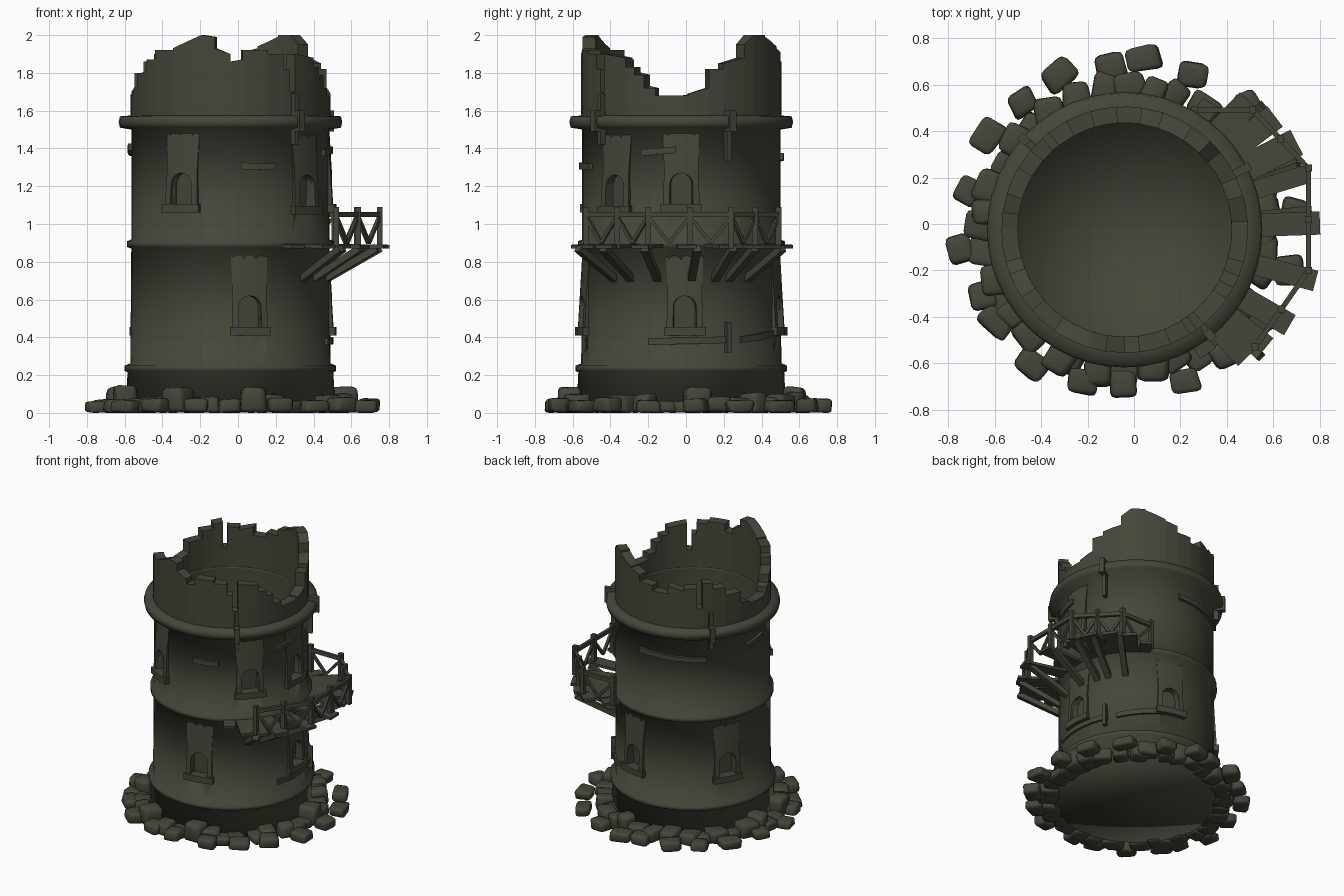
import bpy, bmesh, math, random
from mathutils import Vector, Matrix

if "Cube" in bpy.data.objects:
    bpy.data.objects.remove(bpy.data.objects["Cube"])

random.seed(4)
CX, CY = -0.04, -0.025          # tower axis

stone = bpy.data.materials.new("dark_olive_stone")
stone.diffuse_color = (0.06, 0.06, 0.042, 1)
stone.use_nodes = True
stone.node_tree.nodes["Principled BSDF"].inputs["Base Color"].default_value = stone.diffuse_color


def polar(a, r, z):
    a = math.radians(a)
    return Vector((CX + r * math.cos(a), CY + r * math.sin(a), z))


def finish(name, bm, angle=35):
    bmesh.ops.recalc_face_normals(bm, faces=bm.faces)
    me = bpy.data.meshes.new(name)
    bm.to_mesh(me)
    bm.free()
    me.materials.append(stone)
    ob = bpy.data.objects.new(name, me)
    bpy.context.collection.objects.link(ob)
    bpy.ops.object.select_all(action='DESELECT')
    ob.select_set(True)
    bpy.context.view_layer.objects.active = ob
    bpy.ops.object.shade_smooth_by_angle(angle=math.radians(angle))
    return ob


def lathe(bm, profile, n=48):
    rings = []
    for r, z in profile:
        if r == 0:
            rings.append([bm.verts.new(polar(0, 0, z))] * n)
        else:
            rings.append([bm.verts.new(polar(360 * i / n, r, z)) for i in range(n)])
    for p, q in zip(rings, rings[1:]):
        for i in range(n):
            j = (i + 1) % n
            bm.faces.new(list(dict.fromkeys((p[i], p[j], q[j], q[i]))))


def arc_block(bm, a0, a1, r0, r1, zb0, zb1, zt0, zt1):
    """Curved block along the wall, its top and bottom may slope."""
    n = max(1, round(abs(a1 - a0) / 7))
    rows = []
    for i in range(n + 1):
        t = i / n
        a, zb, zt = a0 + (a1 - a0) * t, zb0 + (zb1 - zb0) * t, zt0 + (zt1 - zt0) * t
        rows.append([bm.verts.new(polar(a, r, z)) for r, z in ((r0, zb), (r1, zb), (r1, zt), (r0, zt))])
    for p, q in zip(rows, rows[1:]):
        for k in range(4):
            m = (k + 1) % 4
            bm.faces.new((p[k], p[m], q[m], q[k]))
    bm.faces.new(rows[0])
    bm.faces.new(rows[-1])


def beam(bm, p, q, w, h):
    """Box from p to q, w wide and h thick."""
    d = q - p
    side = d.cross(Vector((0, 0, 1)))
    side = side.normalized() if side.length > 1e-4 else Vector((1, 0, 0))
    up = side.cross(d).normalized()
    rot = Matrix((side, d.normalized(), up)).transposed().to_4x4()
    bmesh.ops.create_cube(bm, size=1, matrix=Matrix.Translation((p + q) / 2) @ rot
                          @ Matrix.Diagonal((w, d.length, h, 1)))


def prism(bm, az, outline, r_in, r_out):
    """Extrude an (along wall, height) outline outward, bent around the tower."""
    back = [bm.verts.new(polar(az + math.degrees(u / .53), r_in, z)) for u, z in outline]
    front = [bm.verts.new(polar(az + math.degrees(u / .53), r_out(z), z)) for u, z in outline]
    n = len(outline)
    caps = [bm.faces.new(back), bm.faces.new(front)]
    for i in range(n):
        j = (i + 1) % n
        bm.faces.new((back[i], back[j], front[j], front[i]))
    bmesh.ops.triangulate(bm, faces=caps)


# Tower shell with string courses, hollow inside
bm = bmesh.new()
lathe(bm, [(0, .01), (.555, .01), (.545, .215), (.56, .222), (.56, .25), (.53, .262), (.525, .87),
           (.548, .878), (.548, .908), (.525, .918), (.525, 1.5), (.585, 1.51), (.592, 1.54),
           (.585, 1.57), (.52, 1.575), (.46, 1.575), (.46, 1.56), (.46, .05), (0, .05)])
tower = finish("tower_wall", bm, 100)

# Broken battlements: start angle, top at start, top at end
steps = [(-180, 1.68, 1.68), (-165, 1.72, 1.73), (-159, 1.79, 1.81), (-147, 1.87, 1.87), (-139, 1.92, 1.92),
         (-125, 1.93, 2.0), (-107, 2.0, 1.99), (-99, 1.93, 1.9), (-90, 1.86, 1.87), (-83, 1.92, 1.92),
         (-68, 1.9, 1.9), (-58, 1.82, 1.82), (-54, 1.7, 1.7), (-50, 1.9, 1.88), (-34, 1.83, 1.83),
         (-28, 1.79, 1.79), (-22, 1.72, 1.72), (-15, 1.68, 1.68), (4, 1.69, 1.72), (16, 1.82, 1.82),
         (25, 1.85, 1.88), (39, 1.95, 2.0), (46, 2.0, 2.0), (57, 1.99, 1.94), (72, 1.93, 1.91),
         (82, 1.86, 1.86), (94, 1.82, 1.82), (106, 1.88, 1.85), (118, 1.87, 1.87), (128, 1.72, 1.72),
         (132, 1.91, 1.9), (140, 1.86, 1.86), (150, 1.8, 1.8), (163, 1.72, 1.7), (172, 1.69, 1.68)]
bm = bmesh.new()
for i, (a, h0, h1) in enumerate(steps):
    end = steps[i + 1][0] if i + 1 < len(steps) else 180
    arc_block(bm, a, end, .46, .53, 1.57, 1.57, h0, h1)
finish("broken_battlements", bm)

# Arched windows: flared surround fading into the wall, sill and recess
windows = [(-119, 1.06), (-41, 1.05), (0, 1.06), (-79, .41), (2, .41), (76, .41), (151, .41)]
frames, cuts = bmesh.new(), bmesh.new()
for az, z0 in windows:
    arch = [(.06 * math.cos(t * math.pi / 8), z0 + .15 + .06 * math.sin(t * math.pi / 8)) for t in range(9)]
    zl, zt = z0 + .04, z0 + .42
    outline = [(-.095, zl), (-.09, z0 + .22), (-.1, zt), (-.05, zt), (0, zt), (.05, zt), (.1, zt),
               (.09, z0 + .22), (.095, zl), (.06, zl)]
    prism(frames, az, outline + arch + [(-.06, zl)], .49, lambda z: .55 - .06 * (z - z0))
    prism(frames, az, [(-.105, z0), (-.105, z0 + .045), (0, z0 + .045), (.105, z0 + .045), (.105, z0), (0, z0)],
          .49, lambda z: .562)
    prism(cuts, az, [(.06, zl)] + arch + [(-.06, zl)], .485, lambda z: .6)
finish("window_surrounds", frames)
cutter = finish("window_cutter", cuts)
cutter.hide_render = True
cutter.hide_viewport = True
mod = tower.modifiers.new("window_recess", 'BOOLEAN')
mod.operation, mod.solver, mod.object = 'DIFFERENCE', 'EXACT', cutter

# Planks nailed along the wall: angles, heights at both ends
bm = bmesh.new()
for a0, a1, z0, z1 in [(-84, -64, 1.29, 1.285), (-23, -3, 1.36, 1.375), (-19, 29, .36, .37), (36, 82, .37, .42),
                       (83, 135, 1.34, 1.32), (168, 186, 1.36, 1.39)]:
    arc_block(bm, a0, a1, .515, .545, z0, z1, z0 + .035, z1 + .035)
# Upright posts and clamps
for az, z0, z1 in [(-51, 1.42, 1.69), (27, 1.33, 1.6), (138, 1.42, 1.69), (27, .32, .48)]:
    arc_block(bm, az - 1.3, az + 1.3, .52, .56, z0, z0, z1, z1)
    if z1 > 1.5:
        arc_block(bm, az - 1.8, az + 1.8, .53, .605, 1.49, 1.49, 1.6, 1.6)
finish("wall_planks", bm)

# Balcony floor boards, radial and partly missing: angle, outer radius, width
bm = bmesh.new()
for az, r, w in [(-56, .64, .08), (-46, .76, .11), (-39, .79, .08), (-30, .82, .1), (-15, .85, .09),
                 (2, .84, .1), (17, .82, .08), (27, .83, .12), (37, .81, .11), (46, .77, .11), (56, .66, .08)]:
    beam(bm, polar(az, .5, .885), polar(az, r, .88), w, .02)
finish("balcony_boards", bm)

# Balcony struts
bm = bmesh.new()
for az in (-43, -31, -14, 6, 20, 29, 42):
    beam(bm, polar(az, .5, .7), polar(az, .8, .87), .04, .035)
finish("balcony_struts", bm)

# Balcony railing with posts and V braces
corners = [(.26, .49), (.51, .49), (.75, .24), (.75, -.2), (.52, -.53)]
bm = bmesh.new()
up = Vector((0, 0, 1))
posts = []
for p, q in zip(corners, corners[1:]):
    p, q = Vector((*p, 0)), Vector((*q, 0))
    beam(bm, p + up * 1.05, q + up * 1.05, .022, .028)
    posts.append(p)
    if (q - p).length > .3:
        posts.append((p + q) / 2)
posts.append(Vector((*corners[-1], 0)))
for p in posts:
    beam(bm, p + up * .87, p + up * 1.09, .03, .03)
for p, q in zip(posts, posts[1:]):
    m = (p + q) / 2
    beam(bm, p + up * 1.04, m + up * .9, .018, .018)
    beam(bm, q + up * 1.04, m + up * .9, .018, .018)
finish("balcony_railing", bm)

# Rubble around the foot
bm = bmesh.new()


def rock(x, y, sx, sy, sz):
    part = bmesh.new()
    bmesh.ops.create_cube(part, size=1)
    for v in part.verts:
        v.co += Vector([random.uniform(-.1, .1) for _ in range(3)])
    bmesh.ops.bevel(part, geom=part.edges[:], offset=.2, segments=2, affect='EDGES', profile=.5)
    a = math.atan2(y - CY, x - CX) + random.uniform(-.3, .3)
    part.transform(Matrix.Translation((x, y, 0)) @ Matrix.Rotation(a, 4, 'Z') @ Matrix.Diagonal((sx, sy, sz, 1)))
    low = min(v.co.z for v in part.verts)
    part.transform(Matrix.Translation((0, 0, -low)))
    me = bpy.data.meshes.new("rock_part")
    part.to_mesh(me)
    part.free()
    bm.from_mesh(me)
    bpy.data.meshes.remove(me)


for i in range(36):
    p = polar(i * 10 + random.uniform(-3, 3), random.uniform(.58, .63), 0)
    rock(p.x, p.y, random.uniform(.1, .15), random.uniform(.1, .14), random.choice((.06, .08, .09, .1, .13)))
outer = [(.04, .71), (-.1, .68), (.25, .64), (-.32, .64), (-.48, .52), (-.63, .38), (-.71, .14), (-.745, -.1),
         (-.65, -.31), (-.59, -.42), (-.44, -.6), (-.22, -.68), (-.05, -.68), (.22, -.68), (.69, .05),
         (.64, .28), (.5, .5), (.67, -.2), (.55, -.42), (.4, -.56)]
for x, y in outer:
    rock(x, y, random.uniform(.1, .12), random.uniform(.11, .15), random.uniform(.06, .08))
finish("rubble_stones", bm, 60)
